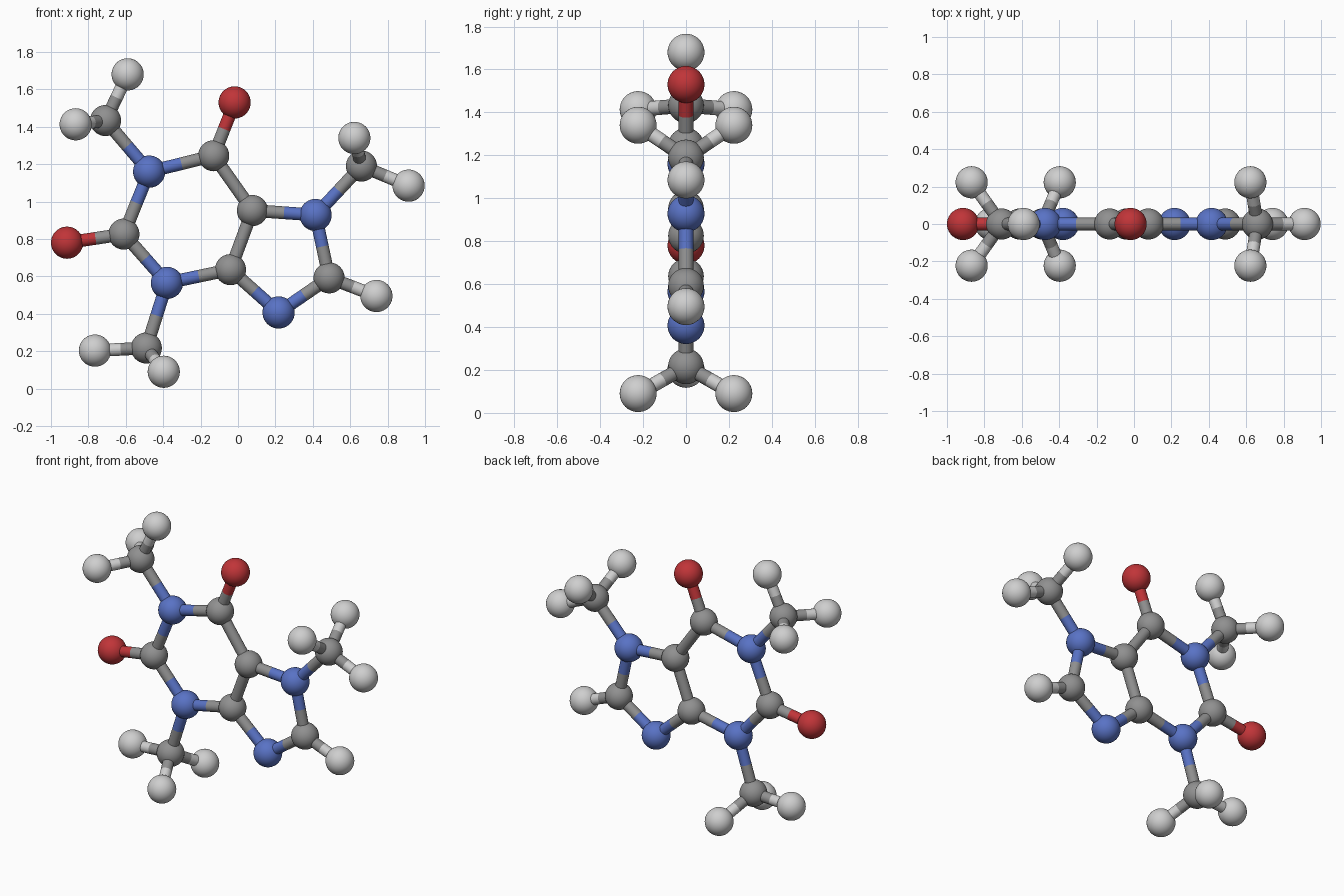
import bpy
import bmesh
from mathutils import Vector

cube = bpy.data.objects.get("Cube")
if cube:
    bpy.data.objects.remove(cube, do_unlink=True)


def make_material(name, rgb):
    mat = bpy.data.materials.new(name)
    mat.use_nodes = True
    color = (*rgb, 1)
    mat.diffuse_color = color
    bsdf = next(n for n in mat.node_tree.nodes if n.type == "BSDF_PRINCIPLED")
    bsdf.inputs["Base Color"].default_value = color
    return mat


# Colour and ball radius of each element
ELEMENTS = {
    "carbon": (make_material("mid grey", (0.28, 0.28, 0.28)), 0.083),
    "hydrogen": (make_material("light grey", (0.62, 0.62, 0.62)), 0.086),
    "nitrogen": (make_material("blue", (0.1, 0.17, 0.56)), 0.086),
    "oxygen": (make_material("red", (0.53, 0.035, 0.04)), 0.086),
}
BOND_RADIUS = 0.034
SIDE = 0.223  # sideways reach of the paired hydrogens


def finish(name, bm, mat):
    for face in bm.faces:
        face.smooth = True
    mesh = bpy.data.meshes.new(name)
    bm.to_mesh(mesh)
    bm.free()
    mesh.materials.append(mat)
    obj = bpy.data.objects.new(name, mesh)
    bpy.context.collection.objects.link(obj)
    return obj


atoms = {}


def ball(name, element, x, z, y=0.0):
    mat, radius = ELEMENTS[element]
    bm = bmesh.new()
    bmesh.ops.create_uvsphere(bm, u_segments=40, v_segments=20, radius=radius)
    finish(name, bm, mat).location = (x, y, z)
    atoms[name] = (Vector((x, y, z)), mat)


def half_stick(name, start, end, mat):
    axis = end - start
    bm = bmesh.new()
    bmesh.ops.create_cone(bm, cap_ends=False, segments=24, radius1=BOND_RADIUS,
                          radius2=BOND_RADIUS, depth=axis.length)
    obj = finish(name, bm, mat)
    obj.location = (start + end) / 2
    obj.rotation_mode = "QUATERNION"
    obj.rotation_quaternion = axis.to_track_quat("Z", "Y")


def bond(a, b):
    # Each half of a stick takes the colour of its own atom
    (pa, ma), (pb, mb) = atoms[a], atoms[b]
    middle = (pa + pb) / 2
    half_stick(f"stick_{a}_to_{b}", pa, middle, ma)
    half_stick(f"stick_{b}_to_{a}", pb, middle, mb)


def methyl(name, anchor, carbon, single, pair):
    # One hydrogen in the plane, two mirrored front and back
    ball(name + "_carbon", "carbon", *carbon)
    ball(name + "_hydrogen_flat", "hydrogen", *single)
    ball(name + "_hydrogen_front", "hydrogen", *pair, -SIDE)
    ball(name + "_hydrogen_back", "hydrogen", *pair, SIDE)
    bond(anchor, name + "_carbon")
    for end in ("flat", "front", "back"):
        bond(name + "_carbon", f"{name}_hydrogen_{end}")


# Ring atoms
ball("upper_nitrogen", "nitrogen", -0.475, 1.16)
ball("upper_carbon", "carbon", -0.13, 1.245)
ball("shared_upper_carbon", "carbon", 0.077, 0.952)
ball("shared_lower_carbon", "carbon", -0.04, 0.636)
ball("lower_nitrogen", "nitrogen", -0.38, 0.565)
ball("outer_carbon", "carbon", -0.61, 0.826)
ball("side_nitrogen", "nitrogen", 0.415, 0.928)
ball("side_carbon", "carbon", 0.487, 0.592)
ball("bottom_nitrogen", "nitrogen", 0.217, 0.407)

# Atoms attached directly to the rings
ball("upper_oxygen", "oxygen", -0.018, 1.53)
ball("outer_oxygen", "oxygen", -0.914, 0.78)
ball("side_hydrogen", "hydrogen", 0.74, 0.495)

# Six-sided ring
six_ring = ["upper_nitrogen", "upper_carbon", "shared_upper_carbon",
            "shared_lower_carbon", "lower_nitrogen", "outer_carbon"]
for a, b in zip(six_ring, six_ring[1:] + six_ring[:1]):
    bond(a, b)

# Five-sided ring, sharing one edge
five_ring = ["shared_upper_carbon", "side_nitrogen", "side_carbon",
             "bottom_nitrogen", "shared_lower_carbon"]
for a, b in zip(five_ring, five_ring[1:]):
    bond(a, b)

bond("upper_carbon", "upper_oxygen")
bond("outer_carbon", "outer_oxygen")
bond("side_carbon", "side_hydrogen")

# Three branching groups
methyl("top_branch", "upper_nitrogen", (-0.708, 1.433), (-0.59, 1.68), (-0.868, 1.413))
methyl("side_branch", "side_nitrogen", (0.66, 1.19), (0.912, 1.085), (0.622, 1.34))
methyl("bottom_branch", "lower_nitrogen", (-0.49, 0.217), (-0.765, 0.203), (-0.397, 0.09))
